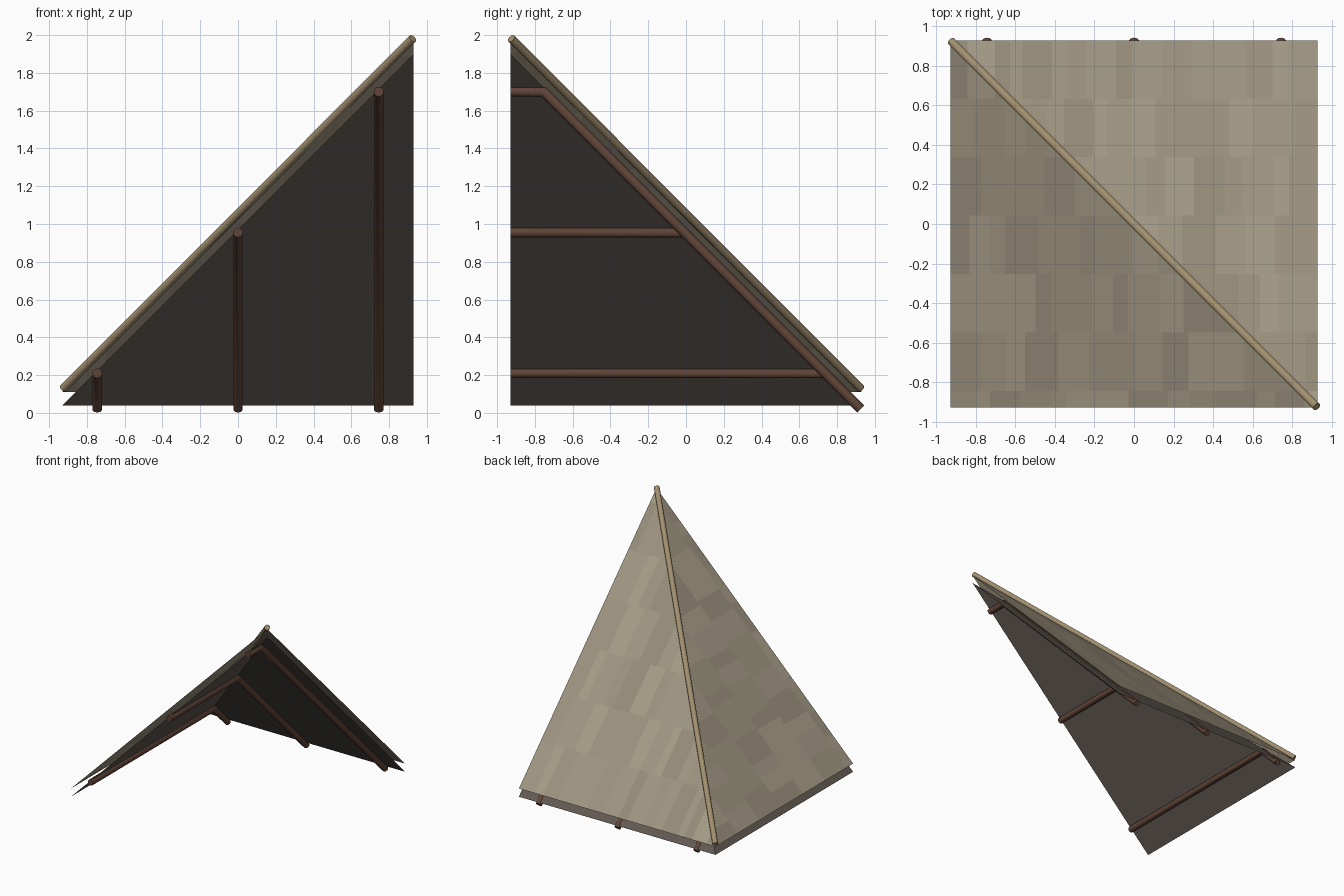
import bpy, bmesh, math, random
from mathutils import Vector

if "Cube" in bpy.data.objects:
    bpy.data.objects.remove(bpy.data.objects["Cube"])

random.seed(4)
H = 0.93  # half width of the square plan


def material(name, rgb):
    m = bpy.data.materials.new(name)
    m.diffuse_color = (*rgb, 1)
    m.use_nodes = True
    m.node_tree.nodes["Principled BSDF"].inputs["Base Color"].default_value = m.diffuse_color
    return m


def finish(bm, name, mats, smooth=False):
    me = bpy.data.meshes.new(name)
    bm.to_mesh(me)
    bm.free()
    for m in mats:
        me.materials.append(m)
    ob = bpy.data.objects.new(name, me)
    bpy.context.collection.objects.link(ob)
    if smooth:
        bpy.ops.object.select_all(action='DESELECT')
        ob.select_set(True)
        bpy.context.view_layer.objects.active = ob
        bpy.ops.object.shade_smooth_by_angle(angle=math.radians(50))
    return ob


def fold_over_hip(bm, eave):
    """Split a flat square along its diagonal and lift it into a hip corner."""
    bmesh.ops.bisect_plane(bm, geom=bm.verts[:] + bm.edges[:] + bm.faces[:],
                           plane_co=(0, 0, 0), plane_no=(1, 1, 0), dist=1e-5)
    for v in bm.verts:
        v.co.z = eave + min(H - v.co.y, H + v.co.x)


def quad(bm, x0, x1, y0, y1):
    return bm.faces.new([bm.verts.new((x, y, 0)) for x, y in
                         ((x0, y0), (x1, y0), (x1, y1), (x0, y1))])


def tube(name, points, normals, side, radius, mat, sides=10):
    """Round pole through points; normals give the ring plane at each one."""
    bm = bmesh.new()
    rings = []
    for p, n in zip(points, normals):
        ring = []
        for i in range(sides):
            a = math.tau * (i + 0.5) / sides
            off = Vector(side) * math.cos(a) + Vector(n) * math.sin(a)
            ring.append(bm.verts.new(Vector(p) + off * radius))
        rings.append(ring)
    for a, b in zip(rings, rings[1:]):
        for i in range(sides):
            j = (i + 1) % sides
            bm.faces.new((a[i], a[j], b[j], b[i]))
    bm.faces.new(rings[0])
    bm.faces.new(rings[-1])
    bmesh.ops.recalc_face_normals(bm, faces=bm.faces[:])
    return finish(bm, name, [mat], True)


# shingle courses in slightly different tones
tones = [material(f"shingle_{i}", (0.34 * k, 0.295 * k, 0.215 * k))
         for i, k in enumerate((0.9, 0.97, 1.03, 1.1))]
bm = bmesh.new()
y = H
while y > -H:
    y_next = max(-H, y - 0.296)
    x = -H
    while x < H - 1e-4:
        x_next = x + random.uniform(0.06, 0.17)
        if x_next > H - 0.05:
            x_next = H
        quad(bm, x, x_next, y_next, y).material_index = random.randrange(4)
        x = x_next
    y = y_next
    if y < -H + 1e-4:
        break
fold_over_hip(bm, 0.11)
finish(bm, "roof_shingles", tones)

# dark lining sheet below the shingles
bm = bmesh.new()
quad(bm, -H, H, -H, H)
fold_over_hip(bm, 0.04)
finish(bm, "roof_lining", [material("lining", (0.12, 0.1, 0.085))])

# bent rafters: level under one slope, then down the other
wood = material("rafter_wood", (0.12, 0.06, 0.04))
s = math.sqrt(0.5)
for label, x in (("low", -0.745), ("middle", 0), ("high", 0.745)):
    z = 0.955 + x
    tube(f"rafter_{label}",
         [(x, -H, z), (x, 0.945 - z, z), (x, 0.925, 0.02)],
         [(0, 0, 1), (0, math.tan(math.pi / 8), 1), (0, s, s)],
         (1, 0, 0), 0.026, wood)

# hip pole along the fold
tube("hip_pole", [(-0.925, 0.925, 0.13), (0.925, -0.925, 1.982)],
     [Vector((-1, 1, 2)).normalized()] * 2, (s, s, 0), 0.022,
     material("hip_wood", (0.36, 0.28, 0.16)))
